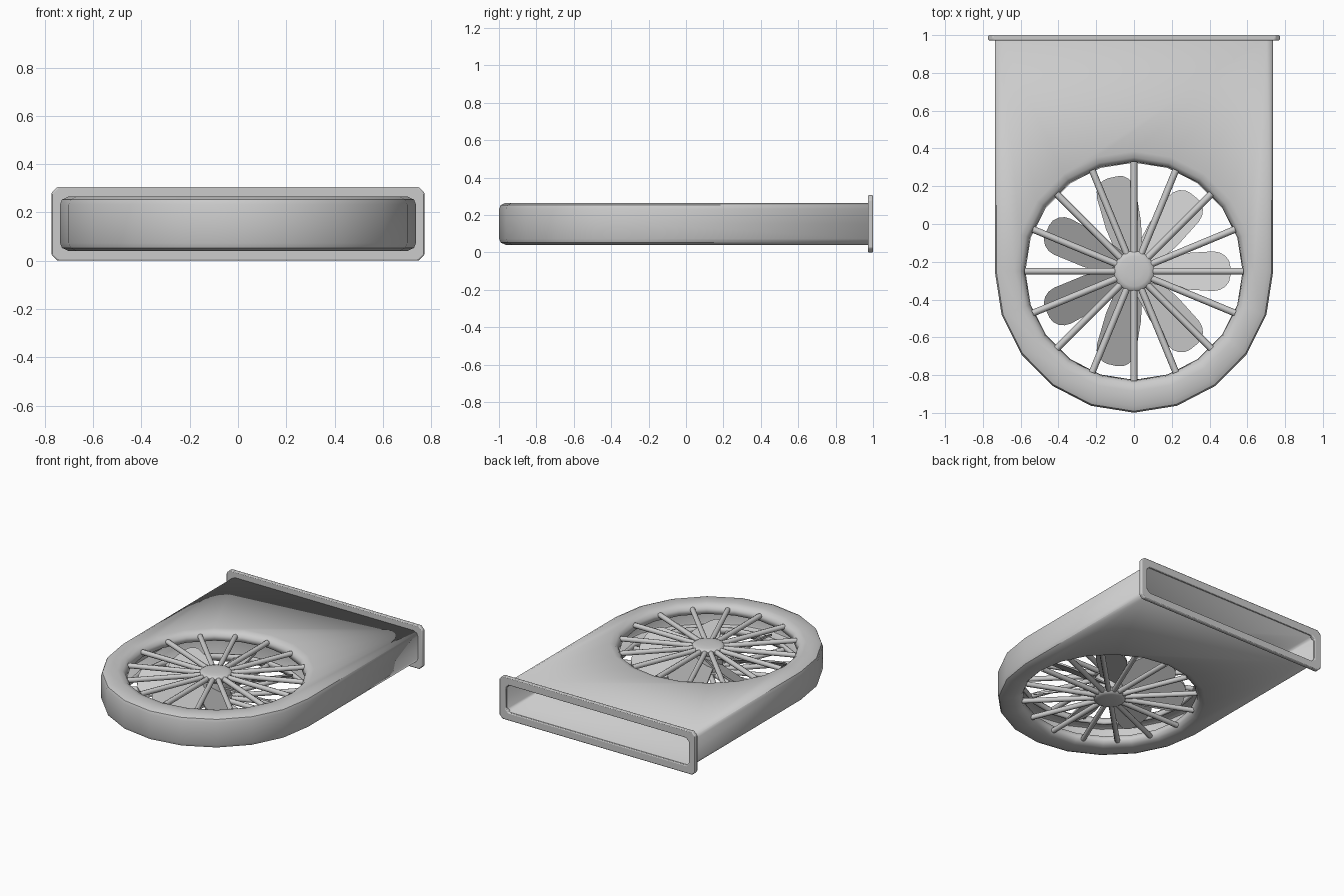
import bpy, bmesh
from math import sin, cos, pi, radians
from mathutils import Matrix, Vector

if "Cube" in bpy.data.objects:
    bpy.data.objects.remove(bpy.data.objects["Cube"])

MID = 0.153          # height of the horizontal symmetry plane
CY = -0.25           # fan axis position along y
BACK = 0.985         # rear end of the duct


def finish(name, bm, loc=(0, 0, 0), mirror=False, thick=0, bevel=0, angle=40):
    bmesh.ops.recalc_face_normals(bm, faces=bm.faces) if not thick else None
    me = bpy.data.meshes.new(name)
    bm.to_mesh(me)
    bm.free()
    ob = bpy.data.objects.new(name, me)
    bpy.context.collection.objects.link(ob)
    ob.location = loc
    if mirror:
        m = ob.modifiers.new("mirror", 'MIRROR')
        m.use_axis = (False, False, True)
    if thick:
        s = ob.modifiers.new("wall", 'SOLIDIFY')
        s.thickness, s.offset = thick, -1
    if bevel:
        b = ob.modifiers.new("bevel", 'BEVEL')
        b.width, b.segments, b.limit_method = bevel, 2, 'ANGLE'
    bpy.ops.object.select_all(action='DESELECT')
    ob.select_set(True)
    bpy.context.view_layer.objects.active = ob
    bpy.ops.object.shade_smooth_by_angle(angle=radians(angle))
    return ob


def strip(bm, a, b, closed=False):
    n = len(a)
    for i in range(n if closed else n - 1):
        j = (i + 1) % n
        bm.faces.new((a[i], a[j], b[j], b[i]))


# Housing: upper half of the U-shaped hollow shell, mirrored downwards
bm = bmesh.new()
outer = []
for r, z in [(0.737, 0), (0.737, 0.08), (0.729, 0.1), (0.703, 0.112)]:
    pts = [(-r, BACK - CY)]
    pts += [(-r * cos(i * pi / 10), -(r + 0.012) * sin(i * pi / 10)) for i in range(11)]
    pts += [(r, BACK - CY)]
    outer.append([bm.verts.new((x, y, z)) for x, y in pts])
hole = []
for r, z in [(0.635, 0.112), (0.602, 0.105), (0.582, 0.085), (0.575, 0.05)]:
    hole.append([bm.verts.new((-r * cos(i * pi / 10), -r * sin(i * pi / 10), z)) for i in range(20)])
for a, b in zip(outer, outer[1:]):
    strip(bm, a, b)
for a, b in zip(hole, hole[1:]):
    strip(bm, a, b, True)
rim, edge = hole[0], outer[-1]
strip(bm, edge[1:12], rim[:11])
bm.faces.new([edge[0], edge[1], rim[0]] + rim[:9:-1][:10] + [edge[11], edge[12]])
bmesh.ops.recalc_face_normals(bm, faces=bm.faces)
bm.faces.ensure_lookup_table()
if bm.faces[-1].normal.z < 0:
    bmesh.ops.reverse_faces(bm, faces=bm.faces)
finish("housing", bm, (0, CY, MID), mirror=True, thick=0.018)


# Flange: chamfered rectangular frame around the rear opening
def frame(bm, w, h, c, y):
    pts = [(w - c, -h), (w, -h + c), (w, h - c), (w - c, h),
           (-w + c, h), (-w, h - c), (-w, -h + c), (-w + c, -h)]
    return [bm.verts.new((x, y, z)) for x, z in pts]


bm = bmesh.new()
loops = [frame(bm, 0.772, 0.153, 0.024, 0.972), frame(bm, 0.772, 0.153, 0.024, 1.0),
         frame(bm, 0.722, 0.098, 0.024, 1.0), frame(bm, 0.722, 0.098, 0.024, 0.972)]
for i in range(4):
    strip(bm, loops[i], loops[(i + 1) % 4], True)
finish("outlet_flange", bm, (0, 0, MID), bevel=0.006)

# Guard spokes: sixteen rods above, mirrored below
bm = bmesh.new()
for i in range(16):
    m = (Matrix.Rotation(i * pi / 8, 4, 'Z') @ Matrix.Translation((0.325, 0, 0.082))
         @ Matrix.Rotation(pi / 2, 4, 'Y'))
    bmesh.ops.create_cone(bm, cap_ends=True, segments=8, radius1=0.018, radius2=0.018,
                          depth=0.51, matrix=m)
finish("guard_spokes", bm, (0, CY, MID), mirror=True, angle=50)


# Turned profile helper for the round parts
def lathe(name, profile, seg, mirror):
    bm = bmesh.new()
    rings = [[bm.verts.new((r * cos(2 * pi * i / seg), r * sin(2 * pi * i / seg), z))
              for i in range(seg)] for r, z in profile]
    for a, b in zip(rings, rings[1:]):
        strip(bm, a, b, True)
    bm.faces.new(rings[0][::-1])
    bm.faces.new(rings[-1])
    finish(name, bm, (0, CY, MID), mirror=mirror)


lathe("guard_caps", [(0.1, 0.06), (0.107, 0.068), (0.107, 0.092), (0.098, 0.102),
                     (0.08, 0.107), (0.04, 0.11)], 24, True)
lathe("fan_hub", [(0.095, -0.058), (0.095, 0.058)], 24, False)

# Fan: seven pitched paddle blades with rounded tips
bm = bmesh.new()
outline = [(0.06, 0.06), (0.25, 0.095), (0.42, 0.105)]
outline += [(0.42 + 0.09 * sin(a), 0.025 + 0.08 * cos(a)) for a in (pi / 8, pi / 4, 3 * pi / 8, pi / 2)]
outline += [(x, -y) for x, y in reversed(outline)]
for k in range(7):
    turn = Matrix.Rotation(2 * pi * k / 7, 4, 'Z')
    top, low = [[bm.verts.new(turn @ Vector((x, y, -0.57 * y + dz))) for x, y in outline]
                for dz in (0.007, -0.007)]
    strip(bm, top, low, True)
    bm.faces.new(top)
    bm.faces.new(low[::-1])
finish("fan_blades", bm, (0, CY, MID))
